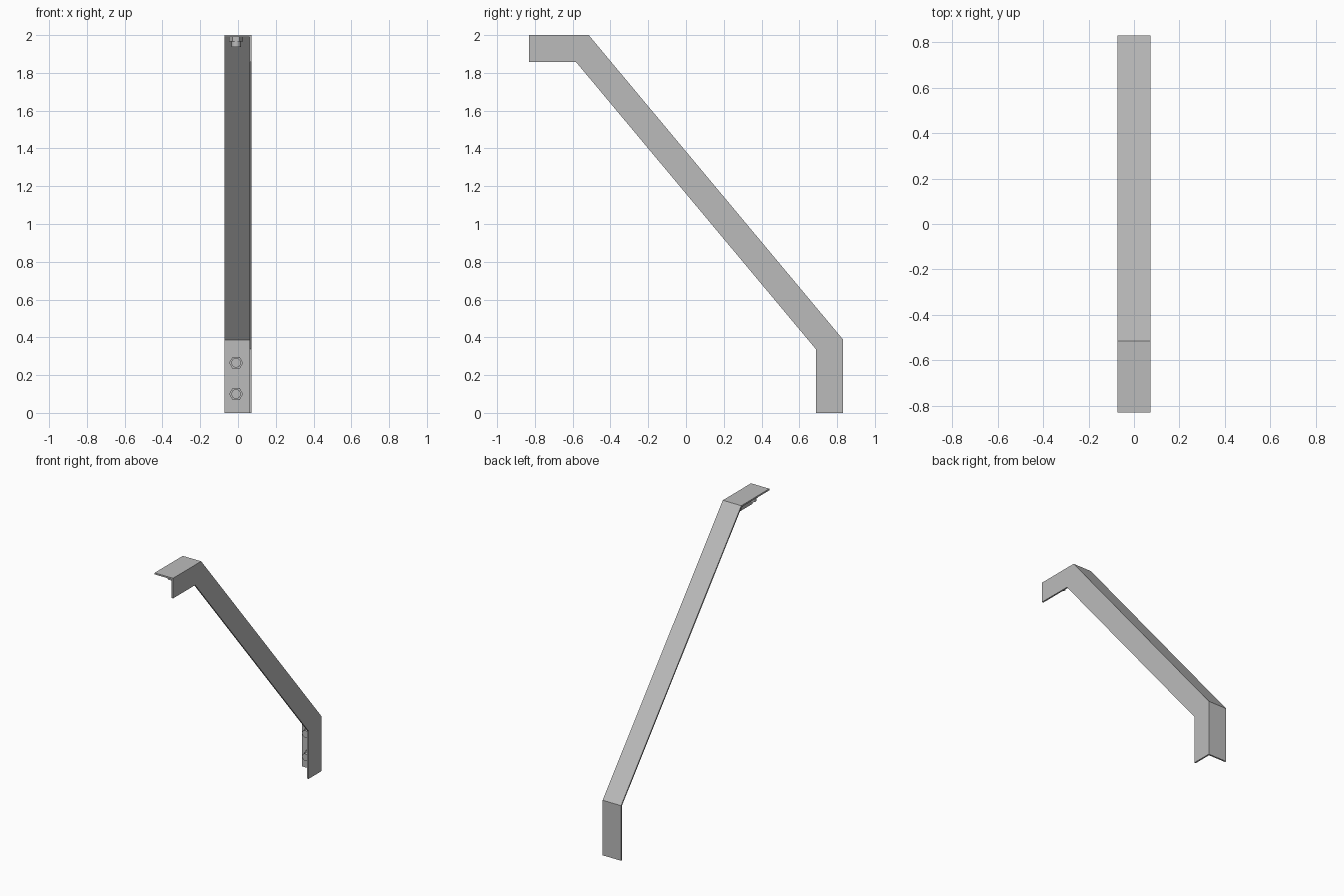
import bpy, bmesh
from mathutils import Vector, Matrix

cube = bpy.data.objects.get("Cube")
if cube:
    bpy.data.objects.remove(cube, do_unlink=True)

steel = bpy.data.materials.new("grey steel")
steel.use_nodes = True
steel.diffuse_color = (0.5, 0.5, 0.5, 1)
steel.node_tree.nodes["Principled BSDF"].inputs["Base Color"].default_value = (0.5, 0.5, 0.5, 1)

W, D, T = 0.072, 0.143, 0.011   # half width, leg depth, sheet thickness


def finish(bm, name):
    bmesh.ops.recalc_face_normals(bm, faces=bm.faces)
    mesh = bpy.data.meshes.new(name)
    bm.to_mesh(mesh)
    bm.free()
    mesh.materials.append(steel)
    obj = bpy.data.objects.new(name, mesh)
    bpy.context.collection.objects.link(obj)
    return obj


# Angle-iron brace: an L section swept along a bent path with mitred corners
section = [(-W, 0), (W, 0), (W, D), (W - T, D), (W - T, T), (-W, T)]
stations = [  # outer (y, z) and the mitre direction per unit of depth
    ((-0.83, 2.0), (0, -1)),
    ((-0.515, 2.0), (-0.467, -1)),
    ((0.83, 0.39), (-1, -0.363)),
    ((0.83, 0.0), (-1, 0)),
]
bm = bmesh.new()
rings = [[bm.verts.new((x, y + d * my, z + d * mz)) for x, d in section]
         for (y, z), (my, mz) in stations]
for a, b in zip(rings, rings[1:]):
    for i in range(len(section)):
        j = (i + 1) % len(section)
        bm.faces.new((a[i], a[j], b[j], b[i]))
bm.faces.new(rings[0])
bm.faces.new(rings[-1])
finish(bm, "angle_brace")


# Hex nut with a round bolt end, pointing away from the inside of the flange
def add_bolt(name, base, direction):
    axis = Vector(direction)
    turn = axis.to_track_quat("Z", "X").to_matrix().to_4x4()
    for part, sides, radius, length in (("nut", 6, 0.037, 0.022), ("bolt_end", 24, 0.025, 0.052)):
        bm = bmesh.new()
        place = Matrix.Translation(Vector(base) + axis * length / 2) @ turn
        bmesh.ops.create_cone(bm, cap_ends=True, segments=sides, radius1=radius,
                              radius2=radius, depth=length, matrix=place)
        obj = finish(bm, name + "_" + part)
        if part == "bolt_end":
            bpy.context.view_layer.objects.active = obj
            obj.select_set(True)
            bpy.ops.object.shade_smooth_by_angle()
            obj.select_set(False)


for place, along in (("outer", 0.1), ("inner", 0.265)):
    add_bolt("lower_" + place, (-0.01, 0.83 - T, along), (0, -1, 0))
    add_bolt("upper_" + place, (-0.01, -0.83 + along, 2 - T), (0, 0, -1))
